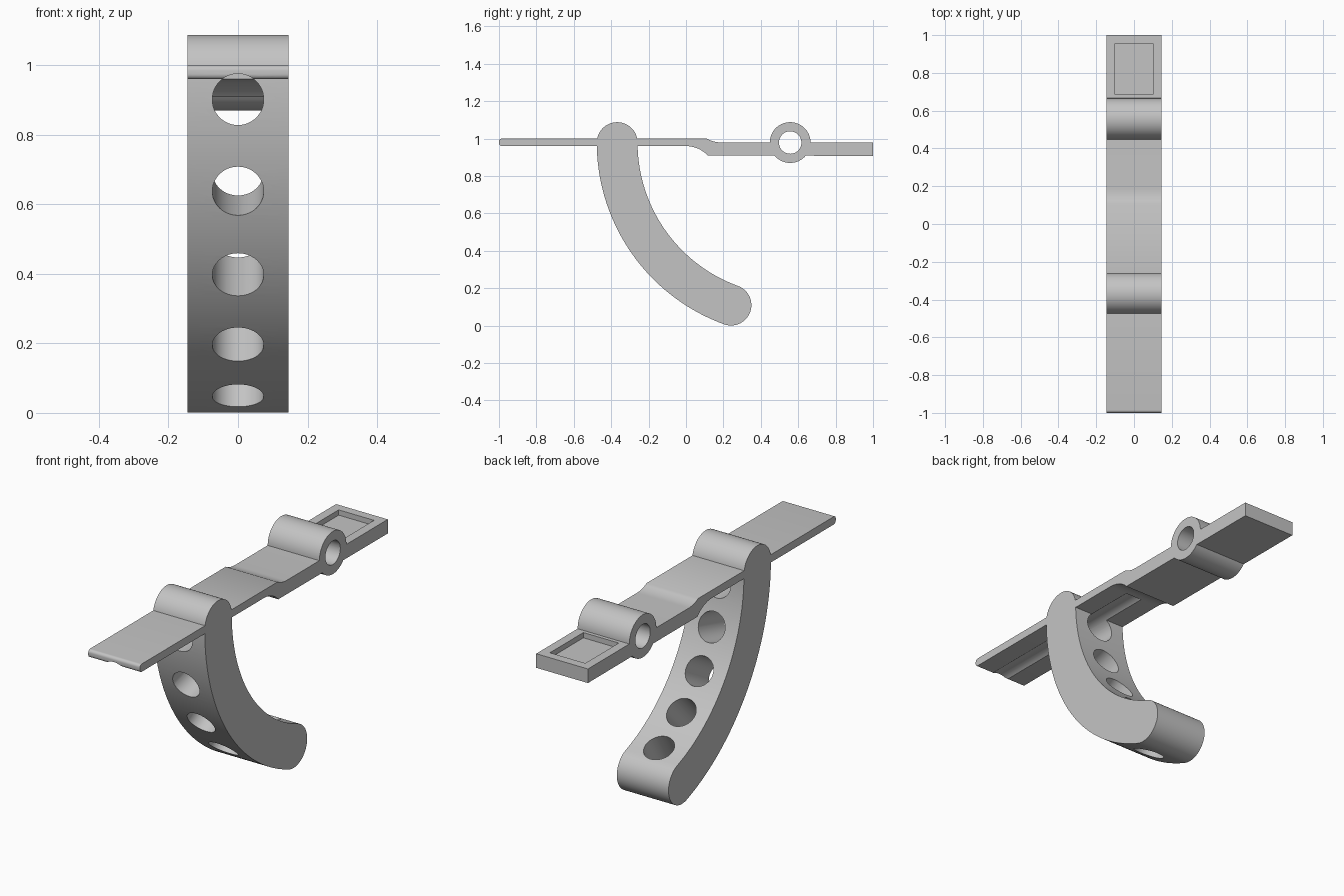
import bpy, bmesh, math
from mathutils import Vector, Matrix

cube = bpy.data.objects.get("Cube")
if cube:
    bpy.data.objects.remove(cube, do_unlink=True)

HALF = 0.146                 # half width of every part
PY, PZ = 0.557, 0.979        # hinge centre
SWEEP, RIM = 0.925, 0.109    # trigger centreline radius, half thickness
END = math.radians(70)

grey = bpy.data.materials.new("plain_grey")
grey.use_nodes = True
grey.diffuse_color = (0.55, 0.55, 0.55, 1)
grey.node_tree.nodes["Principled BSDF"].inputs["Base Color"].default_value = (0.55, 0.55, 0.55, 1)


def finish(name, bm):
    bmesh.ops.recalc_face_normals(bm, faces=bm.faces)
    mesh = bpy.data.meshes.new(name)
    bm.to_mesh(mesh)
    bm.free()
    mesh.materials.append(grey)
    obj = bpy.data.objects.new(name, mesh)
    bpy.context.collection.objects.link(obj)
    return obj


def extrude(name, profile, half=HALF):
    """Extrude a (y, z) outline across x."""
    bm = bmesh.new()
    face = bm.faces.new([bm.verts.new((-half, y, z)) for y, z in profile])
    new = bmesh.ops.extrude_face_region(bm, geom=[face])["geom"]
    bmesh.ops.translate(bm, vec=(2 * half, 0, 0),
                        verts=[v for v in new if isinstance(v, bmesh.types.BMVert)])
    return finish(name, bm)


def arc(cy, cz, r, start, stop, steps):
    angles = [start + (stop - start) * i / steps for i in range(steps + 1)]
    return [(cy + r * math.cos(a), cz + r * math.sin(a)) for a in angles]


def circle(r):
    return arc(PY, PZ, r, 0, math.tau, 64)[:-1]


def combine(target, tool, operation):
    mod = target.modifiers.new(operation.lower(), 'BOOLEAN')
    mod.operation, mod.solver, mod.object = operation, 'EXACT', tool
    tool.hide_render = True
    bpy.context.view_layer.objects.active = target
    bpy.ops.object.modifier_apply(modifier=mod.name)
    bpy.data.objects.remove(tool, do_unlink=True)


# Flat bar with a rounded tip and a stepped, thicker rear
tip = (arc(-0.985, 0.985, 0.015, math.pi, math.pi / 2, 6)[::-1]
       + arc(-0.985, 0.975, 0.015, math.pi, math.pi * 1.5, 6))
step_below = arc(0, 0.8, 0.16, math.pi / 2, math.radians(43), 8)
step_above = arc(0.185, 1.13, 0.15, math.pi * 1.5, math.radians(240), 6)
lever = extrude("trigger_lever", tip + step_below + [(1, 0.908), (1, 0.98)] + step_above)

# Hinge barrel
combine(lever, extrude("hinge_barrel", circle(RIM)), 'UNION')

# Curved trigger with round ends, swept about the hinge
turn = math.pi + END
outer = arc(PY, PZ, SWEEP + RIM, math.pi, turn, 48)
inner = arc(PY, PZ, SWEEP - RIM, turn, math.pi, 48)
low = arc(PY + SWEEP * math.cos(turn), PZ + SWEEP * math.sin(turn), RIM,
          turn, turn + math.pi, 24)[1:-1]
top = arc(PY - SWEEP, PZ, RIM, 0, math.pi, 24)[1:-1]
combine(lever, extrude("trigger", outer + low + inner + top), 'UNION')

# Hinge bore
combine(lever, extrude("bore_cutter", circle(0.06), 0.3), 'DIFFERENCE')

# Five holes through the trigger; the first also grooves the bar underside
for k in range(5):
    a = math.radians(15 * k)
    out = Vector((0, -math.cos(a), -math.sin(a)))
    side = Vector((0, math.sin(a), -math.cos(a)))
    mid = Vector((0, PY, PZ)) + side * 0.077 + out * 1.13
    bm = bmesh.new()
    bmesh.ops.create_cone(bm, cap_ends=True, segments=48, radius1=0.074, radius2=0.074,
                          depth=1.14, matrix=Matrix.Translation(mid)
                          @ out.to_track_quat('Z', 'X').to_matrix().to_4x4())
    combine(lever, finish("hole_cutter", bm), 'DIFFERENCE')

# Shallow rectangular pocket on the rear
pocket = [(0.685, 0.953), (0.955, 0.953), (0.955, 1.05), (0.685, 1.05)]
combine(lever, extrude("pocket_cutter", pocket, 0.1), 'DIFFERENCE')

# Smooth curves, keep edges sharp
bpy.ops.object.select_all(action='DESELECT')
lever.select_set(True)
bpy.context.view_layer.objects.active = lever
bpy.ops.object.shade_smooth_by_angle(angle=math.radians(30))
